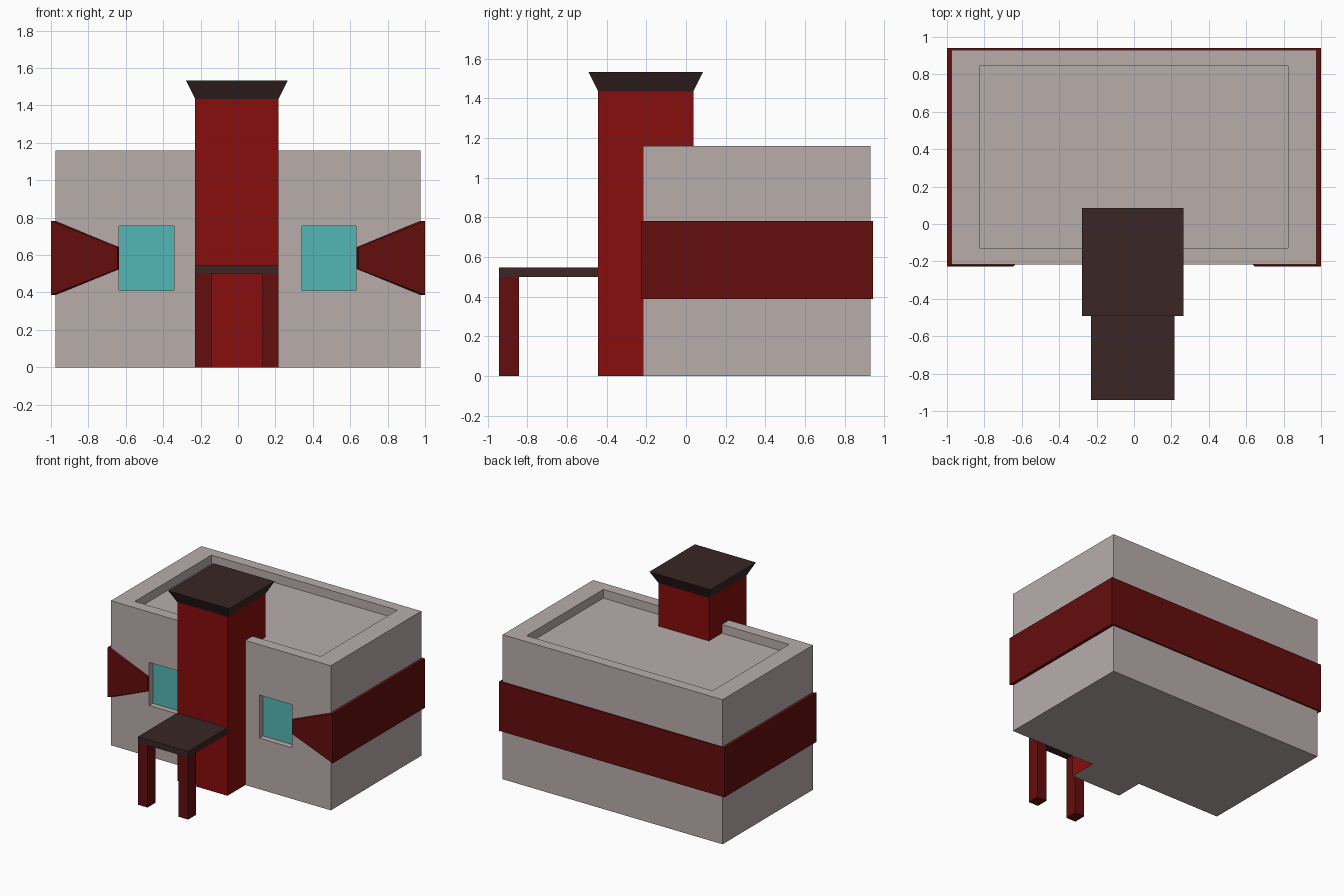
import bpy, bmesh

if "Cube" in bpy.data.objects:
    bpy.data.objects.remove(bpy.data.objects["Cube"])


def material(name, r, g, b):
    m = bpy.data.materials.new(name)
    m.diffuse_color = (r, g, b, 1)
    m.use_nodes = True
    m.node_tree.nodes["Principled BSDF"].inputs["Base Color"].default_value = m.diffuse_color
    return m


WALL = material("wall", 0.48, 0.42, 0.41)
RED = material("red", 0.242, 0.004, 0.004)
DEEP_RED = material("deep_red", 0.13, 0.004, 0.004)
DARK = material("dark_brown", 0.042, 0.019, 0.019)
GLASS = material("glass", 0.09, 0.47, 0.47)


def finish(name, bm, mat):
    bmesh.ops.recalc_face_normals(bm, faces=bm.faces)
    mesh = bpy.data.meshes.new(name)
    bm.to_mesh(mesh)
    bm.free()
    mesh.materials.append(mat)
    ob = bpy.data.objects.new(name, mesh)
    bpy.context.collection.objects.link(ob)
    return ob


def box(name, x, y, z, mat, flare=0):
    """Box from (min, max) ranges; flare widens the top on every side."""
    bm = bmesh.new()
    bmesh.ops.create_cube(bm, size=1)
    for v in bm.verts:
        sx, sy, sz = (c > 0 for c in v.co)
        f = flare if sz else 0
        v.co = (x[sx] + (f if sx else -f), y[sy] + (f if sy else -f), z[sz])
    return finish(name, bm, mat)


def cut(target, cutter):
    mod = target.modifiers.new("cut", 'BOOLEAN')
    mod.operation = 'DIFFERENCE'
    mod.solver = 'EXACT'
    mod.object = cutter
    bpy.context.view_layer.objects.active = target
    bpy.ops.object.modifier_apply(modifier=mod.name)
    bpy.data.objects.remove(cutter)


# Main block with sunken roof and recessed windows
body = box("main_block", (-0.976, 0.976), (-0.217, 0.93), (0, 1.16), WALL)
cut(body, box("roof_cutter", (-0.827, 0.823), (-0.127, 0.845), (1.09, 1.4), WALL))
for side, x in (("left", (-0.636, -0.343)), ("right", (0.343, 0.632))):
    z = (0.41, 0.755)
    cut(body, box("window_cutter", x, (-0.4, -0.167), z, WALL))
    box(side + "_window", x, (-0.171, -0.16), z, GLASS)

# Band wrapping the sides and back, tapering to the windows on the front
# stations: outer x, outer y, inner x, inner y, bottom z, top z
half = [(0.645, -0.228, 0.635, -0.215, 0.525, 0.642),
        (1.0, -0.228, 0.973, -0.215, 0.387, 0.782),
        (1.0, 0.942, 0.973, 0.928, 0.387, 0.782)]
path = half + [(-a, b, -c, d, e, f) for a, b, c, d, e, f in reversed(half)]
bm = bmesh.new()
rings = [[bm.verts.new(p) for p in ((a, b, e), (a, b, f), (c, d, f), (c, d, e))]
         for a, b, c, d, e, f in path]
for r, s in zip(rings, rings[1:]):
    for i in range(4):
        j = (i + 1) % 4
        bm.faces.new((r[i], r[j], s[j], s[i]))
bm.faces.new(rings[0])
bm.faces.new(rings[-1])
finish("wrap_band", bm, DEEP_RED)

# Tower with flared cap; its underside matches the wall colour
tx, ty = (-0.229, 0.217), (-0.443, 0.037)
tower = box("tower", tx, ty, (0, 1.435), RED)
tower.data.materials.append(WALL)
for p in tower.data.polygons:
    if p.normal.z < -0.9:
        p.material_index = 1
box("tower_cap", tx, ty, (1.435, 1.532), DARK, flare=0.048)

# Porch roof and posts
box("porch_roof", tx, (-0.942, -0.443), (0.498, 0.546), DARK)
for side, x in (("left", (-0.229, -0.143)), ("right", (0.13, 0.217))):
    box(side + "_porch_post", x, (-0.942, -0.843), (0, 0.498), DEEP_RED)
